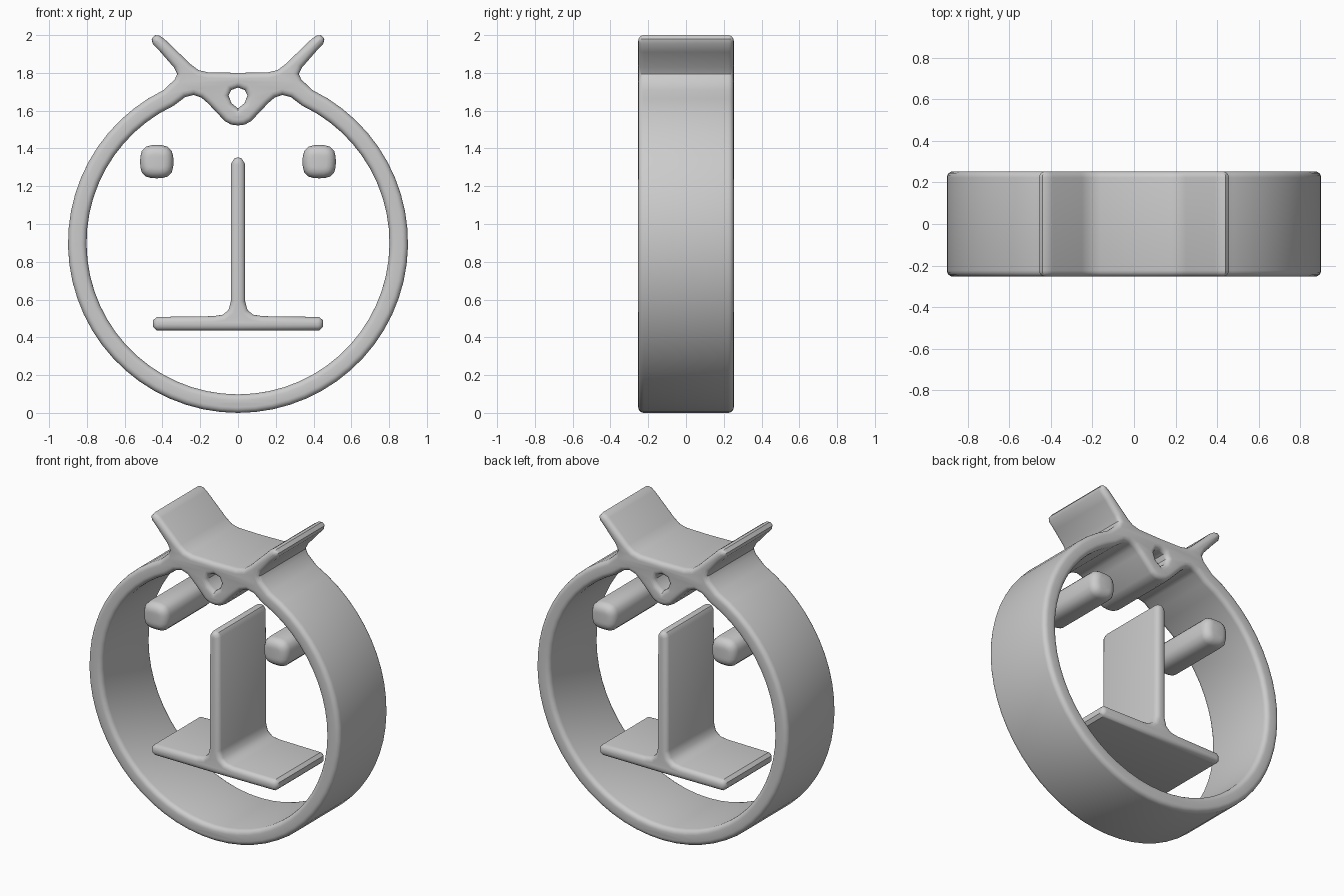
import bpy
import bmesh
from math import sin, cos, pi, radians

cube = bpy.data.objects.get("Cube")
if cube:
    bpy.data.objects.remove(cube, do_unlink=True)

grey = bpy.data.materials.new("plain grey")
grey.use_nodes = True
colour = (0.6, 0.6, 0.6, 1)
grey.diffuse_color = colour
grey.node_tree.nodes["Principled BSDF"].inputs["Base Color"].default_value = colour

HALF_DEPTH = 0.253


def mirrored(half):
    """Close a right-hand outline, listed top to bottom, over x = 0."""
    return half + [(-x, z) for x, z in reversed(half) if abs(x) > 1e-4]


def arc(radius, start_deg, steps, cz=0.9):
    """Right-hand arc from an angle off the top down to the bottom."""
    start = radians(start_deg)
    angles = [start + (pi - start) * i / steps for i in range(steps + 1)]
    return [(radius * sin(a), cz + radius * cos(a)) for a in angles]


def slab(name, outlines, rounding):
    """Fill outlines in the front plane and extrude with rounded rims."""
    curve = bpy.data.curves.new(name, "CURVE")
    curve.dimensions = "2D"
    curve.fill_mode = "BOTH"
    curve.extrude = HALF_DEPTH - rounding
    curve.bevel_depth = rounding
    curve.bevel_resolution = 3
    curve.offset = -rounding
    for points in outlines:
        spline = curve.splines.new("POLY")
        spline.points.add(len(points) - 1)
        for p, (x, z) in zip(spline.points, points):
            p.co = (x, z, 0, 1)
        spline.use_cyclic_u = True
    obj = bpy.data.objects.new(name, curve)
    bpy.context.collection.objects.link(obj)
    obj.rotation_euler.x = pi / 2
    bpy.ops.object.select_all(action="DESELECT")
    obj.select_set(True)
    bpy.context.view_layer.objects.active = obj
    bpy.ops.object.convert(target="MESH")
    obj = bpy.context.object
    bpy.ops.object.transform_apply(location=False, rotation=True, scale=False)
    bm = bmesh.new()
    bm.from_mesh(obj.data)
    bmesh.ops.remove_doubles(bm, verts=bm.verts, dist=0.0005)
    bmesh.ops.recalc_face_normals(bm, faces=bm.faces)
    bm.to_mesh(obj.data)
    bm.free()
    obj.data.materials.clear()
    obj.data.materials.append(grey)
    bpy.ops.object.shade_smooth_by_angle(angle=radians(40))
    return obj


# Ring with two raised ears and a pierced beak
crest = [(0, 1.8), (0.16, 1.803), (0.21, 1.815), (0.25, 1.845), (0.39, 1.98),
         (0.415, 1.997), (0.44, 2.0), (0.457, 1.98), (0.452, 1.955),
         (0.41, 1.91), (0.34, 1.83), (0.322, 1.795), (0.335, 1.765)]
beak = [(0, 1.522), (0.035, 1.526), (0.07, 1.545), (0.16, 1.64),
        (0.195, 1.67), (0.235, 1.683), (0.28, 1.672)]
hole = mirrored([(0, 1.722), (0.035, 1.71), (0.05, 1.68), (0.035, 1.64),
                 (0, 1.612)])
slab("ring_with_ears",
     [mirrored(crest + arc(0.9, 26, 26)), mirrored(beak + arc(0.802, 25, 26)),
      hole], 0.03)

# Upright nose blending into the flat mouth
nose = [(0, 1.353), (0.02, 1.347), (0.036, 1.32), (0.038, 0.59),
        (0.05, 0.545), (0.08, 0.52), (0.13, 0.512), (0.43, 0.508),
        (0.45, 0.49), (0.45, 0.455), (0.43, 0.437), (0, 0.435)]
slab("nose_and_mouth", [mirrored(nose)], 0.03)


# Rounded square eye bars
def eye_outline(cx, cz, size, steps=20):
    points = []
    for i in range(steps):
        a = 2 * pi * i / steps
        c, s = cos(a), sin(a)
        k = size / (abs(c) ** 3 + abs(s) ** 3) ** (1 / 3)
        points.append((cx + k * c, cz + k * s))
    return points


for side, sign in (("left", 1), ("right", -1)):
    slab(side + "_eye", [eye_outline(sign * 0.43, 1.33, 0.088)], 0.05)
